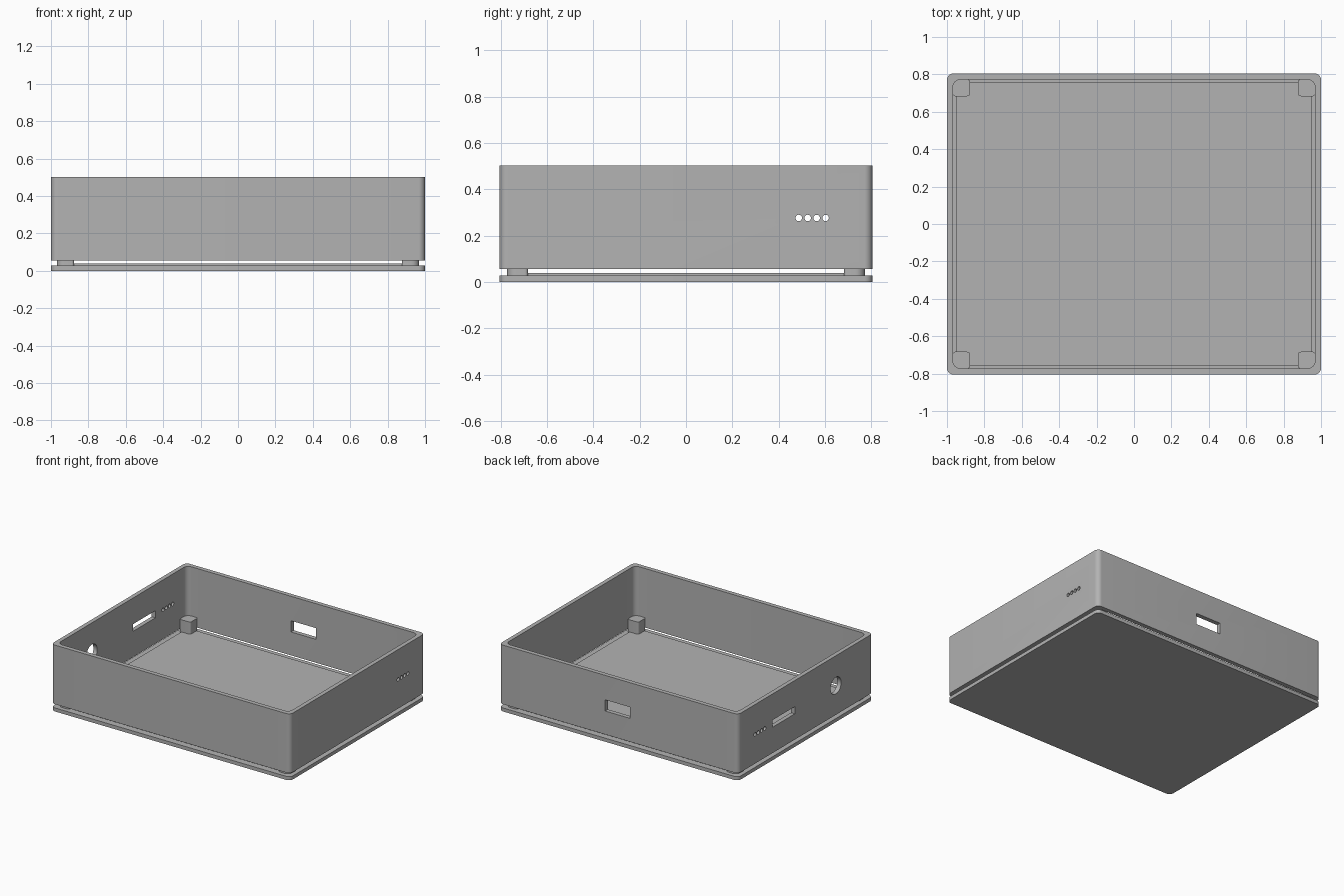
import bpy, bmesh
from math import radians, sin, cos, pi

cube = bpy.data.objects.get("Cube")
if cube:
    bpy.data.objects.remove(cube, do_unlink=True)

# One plain grey for the whole enclosure
grey = bpy.data.materials.new("grey plastic")
grey.use_nodes = True
colour = (0.45, 0.45, 0.45, 1)
grey.diffuse_color = colour
grey.node_tree.nodes["Principled BSDF"].inputs["Base Color"].default_value = colour


def rounded_outline(x0, x1, y0, y1, radii, steps=8):
    """Counter-clockwise rectangle, one radius per corner from (x1, y1)."""
    corners = [(x1, y1, -1, -1), (x0, y1, 1, -1), (x0, y0, 1, 1), (x1, y0, -1, 1)]
    points = []
    for i, ((cx, cy, sx, sy), r) in enumerate(zip(corners, radii)):
        for s in range(steps + 1):
            a = (i + s / steps) * pi / 2
            points.append((cx + r * (sx + cos(a)), cy + r * (sy + sin(a))))
    return points


def prism(name, outline, z0, z1):
    """Extrude an outline upward into a solid."""
    bm = bmesh.new()
    face = bm.faces.new([bm.verts.new((x, y, z0)) for x, y in outline])
    top = bmesh.ops.extrude_face_region(bm, geom=[face])["geom"]
    bmesh.ops.translate(bm, vec=(0, 0, z1 - z0),
                        verts=[v for v in top if isinstance(v, bmesh.types.BMVert)])
    bmesh.ops.recalc_face_normals(bm, faces=bm.faces)
    mesh = bpy.data.meshes.new(name)
    bm.to_mesh(mesh)
    bm.free()
    mesh.materials.append(grey)
    obj = bpy.data.objects.new(name, mesh)
    bpy.context.collection.objects.link(obj)
    return obj


def slab(name, hx, hy, r, z0, z1):
    return prism(name, rounded_outline(-hx, hx, -hy, hy, [r] * 4), z0, z1)


def activate(obj):
    bpy.ops.object.select_all(action="DESELECT")
    obj.select_set(True)
    bpy.context.view_layer.objects.active = obj


def cut(target, cutter):
    """Subtract a cutter, then discard it."""
    cutter.hide_render = True
    mod = target.modifiers.new("cut", "BOOLEAN")
    mod.operation, mod.solver, mod.object = "DIFFERENCE", "EXACT", cutter
    activate(target)
    bpy.ops.object.modifier_apply(modifier=mod.name)
    bpy.data.objects.remove(cutter, do_unlink=True)


def box_cutter(x0, x1, y0, y1, z0, z1):
    return prism("cutter", [(x0, y0), (x1, y0), (x1, y1), (x0, y1)], z0, z1)


def round_cutter(x, y, z, r, sides):
    bpy.ops.mesh.primitive_cylinder_add(vertices=sides, radius=r, depth=0.2,
                                        location=(x, y, z), rotation=(0, pi / 2, 0))
    return bpy.context.object


HX, HY = 1.0, 0.805      # outer half sizes
IX, IY = 0.968, 0.772    # inner half sizes
PORT_Z = 0.276

# Bottom lid with its raised locating panel
lid = slab("lid_plate", HX, HY, 0.035, 0, 0.027)
panel = slab("lid_raised_panel", 0.952, 0.757, 0.02, 0.02, 0.038)

# Corner posts, standing on the lid with the outer corner rounded
posts = []
for sx, side in ((1, "left"), (-1, "right")):
    for sy, end in ((1, "back"), (-1, "front")):
        xs = sorted((sx * IX, sx * 0.877))
        ys = sorted((sy * IY, sy * 0.683))
        outer = [(1, 1), (-1, 1), (-1, -1), (1, -1)].index((sx, sy))
        radii = [0.012] * 4
        radii[outer] = 0.04
        radii[(outer + 2) % 4] = 0.015
        posts.append(prism(f"{end}_{side}_post", rounded_outline(*xs, *ys, radii), 0.02, 0.13))

# Open wall frame floating just above the lid
walls = slab("wall_frame", HX, HY, 0.035, 0.055, 0.502)
cut(walls, slab("cutter", IX, IY, 0.04, 0, 0.6))

# Back port, side slot and round side socket
cut(walls, box_cutter(-0.097, 0.114, 0.7, 0.9, 0.232, 0.317))
cut(walls, box_cutter(-1.1, -0.9, 0.128, 0.395, 0.25, 0.304))
cut(walls, round_cutter(-1, -0.363, PORT_Z, 0.063, 40))

# Row of small vent holes through both side walls
for side in (-1, 1):
    for i in range(4):
        cut(walls, round_cutter(side, 0.487 + i * 0.0385, PORT_Z, 0.014, 20))

for obj in [lid, panel, walls, *posts]:
    activate(obj)
    bpy.ops.object.shade_smooth_by_angle(angle=radians(30))
